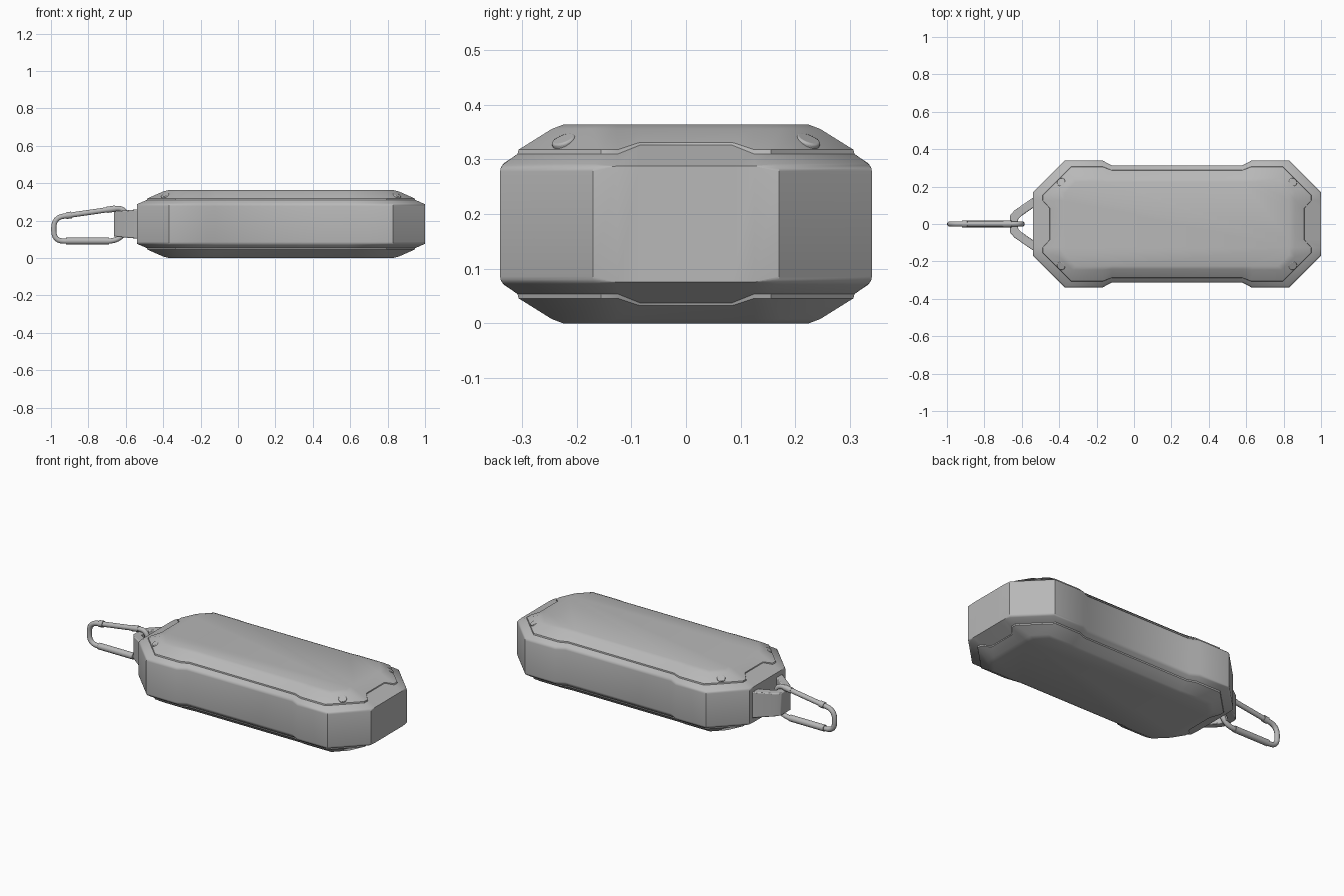
import bpy, bmesh, math
from mathutils import Vector

if "Cube" in bpy.data.objects:
    bpy.data.objects.remove(bpy.data.objects["Cube"])

CX, CZ = 0.23, 0.1815  # centre of the case
grey = bpy.data.materials.new("dark_grey")
grey.diffuse_color = (0.48, 0.48, 0.48, 1)
grey.use_nodes = True
grey.node_tree.nodes["Principled BSDF"].inputs["Base Color"].default_value = grey.diffuse_color


def finish(ob, angle=40):
    ob.data.materials.clear()
    ob.data.materials.append(grey)
    bpy.ops.object.select_all(action='DESELECT')
    ob.select_set(True)
    bpy.context.view_layer.objects.active = ob
    bpy.ops.object.shade_smooth_by_angle(angle=math.radians(angle))
    return ob


def from_bmesh(bm, name):
    bmesh.ops.recalc_face_normals(bm, faces=bm.faces)
    me = bpy.data.meshes.new(name)
    bm.to_mesh(me)
    bm.free()
    ob = bpy.data.objects.new(name, me)
    bpy.context.collection.objects.link(ob)
    return ob


def ring(z, X, Y, c, recess, nx=0, nz=0):
    """Octagon with waisted long sides and an optional notch in each end."""
    q = [(X - nx, 0.085, z + nz), (X, 0.125, z), (X, Y - c, z), (X - c, Y, z),
         (0.40, Y, z), (0.35, Y - recess, z)]
    back = [(-x, y, h) for x, y, h in reversed(q)]
    half = q + back
    return half + [(x, -y, h) for x, y, h in reversed(half)]


# Case: the same stack of outlines above and below the middle
stack = [(0.106, 0.77, 0.34, 0.17, 0.026),
         (0.128, 0.718, 0.308, 0.153, 0.020, 0.036, 0.016),
         (0.136, 0.716, 0.306, 0.151, 0.019, 0.036, 0.013),
         (0.174, 0.630, 0.245, 0.070, 0.004),
         (0.1815, 0.600, 0.225, 0.060, 0.0)]
rings = [ring(*s) for s in stack]
rings = [[(x, y, -z) for x, y, z in r] for r in reversed(rings)] + rings
bm = bmesh.new()
loops = [[bm.verts.new((x + CX, y, z + CZ)) for x, y, z in r] for r in rings]
for a, b in zip(loops, loops[1:]):
    n = len(a)
    for i in range(n):
        j = (i + 1) % n
        bm.faces.new((a[i], a[j], b[j], b[i]))
bm.faces.new(loops[0])
bm.faces.new(loops[-1])
# Soften the wall rims and the octagon's upright corners
lo, hi = loops[4], loops[5]
soft = [e for e in bm.edges
        if (e.verts[0] in lo and e.verts[1] in lo) or (e.verts[0] in hi and e.verts[1] in hi)]
soft += [e for e in bm.edges if {v in lo for v in e.verts} == {True, False}
         and {v in hi for v in e.verts} == {True, False} and e.calc_face_angle(0) > 0.6]
bmesh.ops.bevel(bm, geom=soft, offset=0.010, offset_type='OFFSET', segments=3,
                profile=0.5, affect='EDGES', clamp_overlap=True)
finish(from_bmesh(bm, "case"), 38)

# Corner screws on the upper slopes
for sx in (-1, 1):
    for sy in (-1, 1):
        normal = Vector((sx * 0.33, sy * 0.33, 0.88))
        bpy.ops.mesh.primitive_cylinder_add(
            vertices=24, radius=0.023, depth=0.016,
            location=(CX + sx * 0.618, sy * 0.222, CZ + 0.149),
            rotation=normal.to_track_quat('Z', 'Y').to_euler())
        screw = bpy.context.object
        screw.name = "corner_screw"
        bev = screw.modifiers.new("round", 'BEVEL')
        bev.width, bev.segments = 0.004, 3
        finish(screw)

# Strap lug: tapered band with a vertical opening
outer = [(-0.53, 0.148), (-0.640, 0.072), (-0.663, 0.045)]
inner = [(-0.53, 0.092), (-0.600, 0.045), (-0.620, 0.025)]
outer += [(x, -y) for x, y in reversed(outer)]
inner += [(x, -y) for x, y in reversed(inner)]


def lug_half_height(x):
    return 0.067 + 0.012 * (x + 0.663) / 0.133


bm = bmesh.new()
sections = []
for o, i in zip(outer, inner):
    ho, hi_ = lug_half_height(o[0]), lug_half_height(i[0])
    pts = [(*o, CZ + ho), (*i, CZ + hi_), (*i, CZ - hi_), (*o, CZ - ho)]
    sections.append([bm.verts.new(p) for p in pts])
for a, b in zip(sections, sections[1:]):
    for k in range(4):
        m = (k + 1) % 4
        bm.faces.new((a[k], a[m], b[m], b[k]))
bm.faces.new(sections[0])
bm.faces.new(sections[-1])
lug = from_bmesh(bm, "strap_lug")
bev = lug.modifiers.new("round", 'BEVEL')
bev.width, bev.segments = 0.005, 2
finish(lug)


def rounded_loop(corners, r, steps=6):
    pts = []
    for i, p in enumerate(corners):
        p = Vector(p)
        q, s_ = Vector(corners[i - 1]), Vector(corners[(i + 1) % len(corners)])
        a = p + (q - p).normalized() * min(r, (q - p).length * 0.48)
        b = p + (s_ - p).normalized() * min(r, (s_ - p).length * 0.48)
        for s in range(steps + 1):
            t = s / steps
            pts.append(a * (1 - t) ** 2 + p * 2 * t * (1 - t) + b * t * t)
    return pts


def tube(name, pts, radius, cyclic=False):
    cu = bpy.data.curves.new(name, 'CURVE')
    cu.dimensions = '3D'
    cu.bevel_depth, cu.bevel_resolution = radius, 3
    cu.use_fill_caps = True
    sp = cu.splines.new('POLY')
    sp.points.add(len(pts) - 1)
    for q, p in zip(sp.points, pts):
        q.co = (p[0], 0, p[1], 1)
    sp.use_cyclic_u = cyclic
    ob = bpy.data.objects.new(name, cu)
    bpy.context.collection.objects.link(ob)
    bpy.ops.object.select_all(action='DESELECT')
    ob.select_set(True)
    bpy.context.view_layer.objects.active = ob
    bpy.ops.object.convert(target='MESH')
    return finish(bpy.context.object)


# Carabiner: wire loop, thicker spine and gate ends
loop = [(-0.985, 0.09), (-0.645, 0.09), (-0.597, 0.15), (-0.600, 0.272), (-0.985, 0.216)]
tube("carabiner_loop", rounded_loop(loop, 0.055), 0.0145, True)
tube("carabiner_spine", [(-0.92, 0.091), (-0.69, 0.091)], 0.019)
tube("carabiner_gate_hinge", [(-0.918, 0.226), (-0.890, 0.230)], 0.019)
tube("carabiner_gate_nose", [(-0.70, 0.2575), (-0.655, 0.264)], 0.0175)
